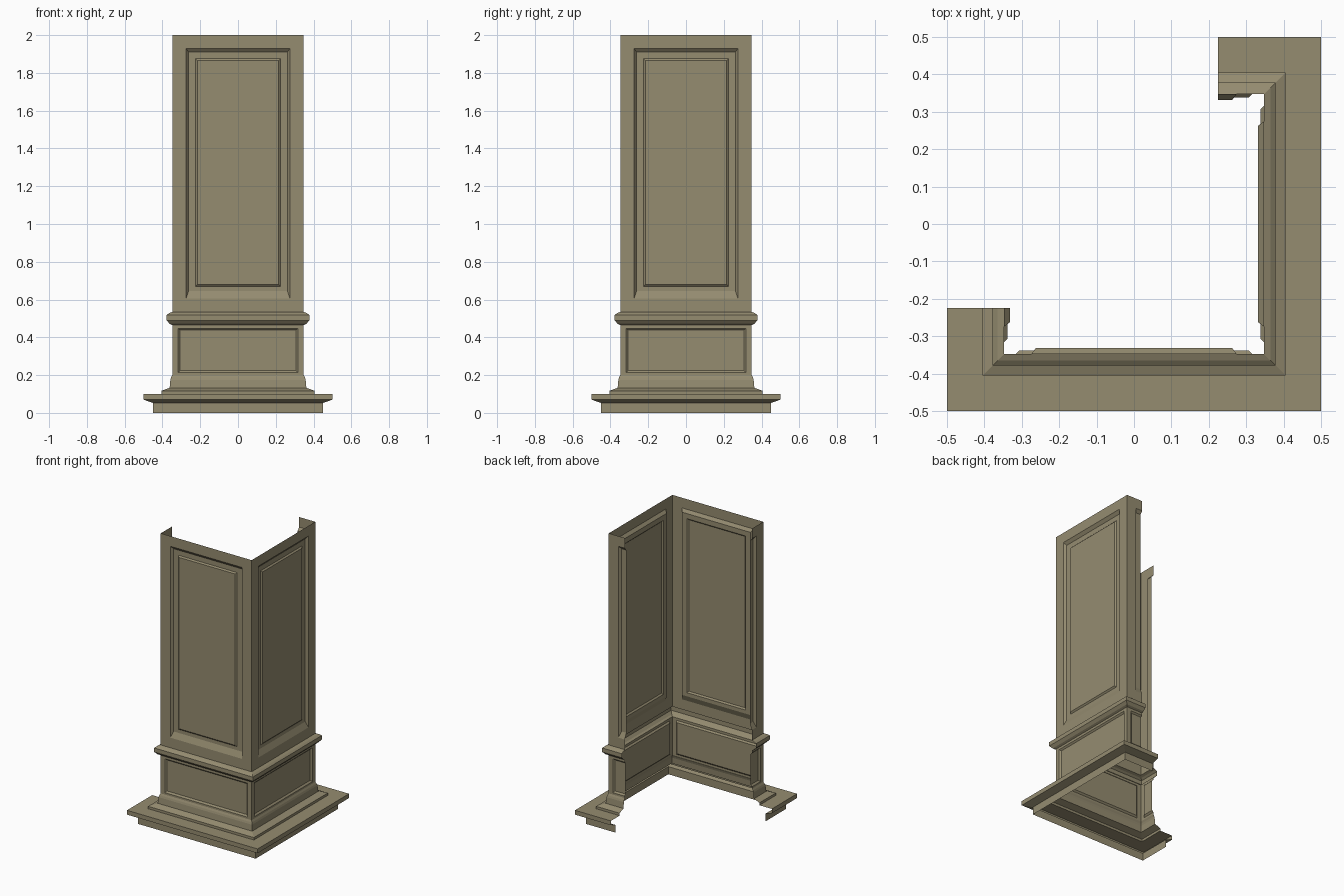
import bpy, bmesh
from mathutils import Matrix, Vector
from math import pi

if "Cube" in bpy.data.objects:
    bpy.data.objects.remove(bpy.data.objects["Cube"])

stone = bpy.data.materials.new("olive_stone")
stone.diffuse_color = (0.30, 0.262, 0.163, 1)
stone.use_nodes = True
stone.node_tree.nodes["Principled BSDF"].inputs["Base Color"].default_value = stone.diffuse_color

W = 0.348    # half width of the shaft
CUT = 0.225  # where the two short return walls end


def strip(profile):
    """Mitred moulding on the front side, from (distance, height) points."""
    return [[(-d, -d, z), (d, -d, z)] for d, z in profile]


def wrap(name, build):
    """Repeat the front side on four sides, trimming the left and back ones."""
    bm = bmesh.new()
    for i in range(4):
        part = bmesh.new()
        build(part)
        # 0 front, 1 right, 2 back, 3 left
        part.transform(Matrix.Rotation(i * pi / 2, 4, 'Z'))
        if i >= 2:
            co, no = ((CUT, 0, 0), (1, 0, 0)) if i == 2 else ((0, -CUT, 0), (0, -1, 0))
            bmesh.ops.bisect_plane(part, geom=part.verts[:] + part.edges[:] + part.faces[:],
                                   plane_co=co, plane_no=no, clear_inner=True)
        tmp = bpy.data.meshes.new("tmp")
        part.to_mesh(tmp)
        part.free()
        bm.from_mesh(tmp)
        bpy.data.meshes.remove(tmp)
    bmesh.ops.remove_doubles(bm, verts=bm.verts[:], dist=0.0005)
    mesh = bpy.data.meshes.new(name)
    bm.to_mesh(mesh)
    bm.free()
    mesh.materials.append(stone)
    bpy.context.collection.objects.link(bpy.data.objects.new(name, mesh))


def moulding(name, profile):
    def build(bm):
        rows = [[bm.verts.new(p) for p in row] for row in strip(profile)]
        for a, b in zip(rows, rows[1:]):
            bm.faces.new((a[0], a[1], b[1], b[0]))
    wrap(name, build)


def panelled_wall(name, rings):
    """Nested rectangles (half width, bottom, top, distance) bridged into a panel."""
    def build(bm):
        loops = [[bm.verts.new(p) for p in
                  ((-h, -d, z0), (h, -d, z0), (h, -d, z1), (-h, -d, z1))]
                 for h, z0, z1, d in rings]
        for a, b in zip(loops, loops[1:]):
            for k in range(4):
                n = (k + 1) % 4
                bm.faces.new((a[k], a[n], b[n], b[k]))
        bm.faces.new(loops[-1])
    wrap(name, build)


# stepped foot
moulding("plinth", [(0.45, 0), (0.45, 0.053), (0.5, 0.07), (0.5, 0.1), (0.405, 0.1),
                    (0.405, 0.117), (0.362, 0.133), (0.358, 0.175), (0.354, 0.188), (W, 0.2)])

# low wall with a sunken panel
panelled_wall("lower_wall", [(W, 0.2, 0.465, W), (0.317, 0.213, 0.448, W),
                             (0.306, 0.224, 0.438, 0.338)])

# band between the walls
moulding("middle_band", [(W, 0.465), (0.362, 0.472), (0.378, 0.49), (0.378, 0.518),
                         (0.365, 0.528), (W, 0.535)])

# tall wall: sunken field with a long sloped sill and a raised centre
panelled_wall("upper_wall", [(W, 0.535, 2.0, W), (0.275, 0.605, 1.93, W),
                             (0.262, 0.645, 1.91, 0.331), (0.225, 0.67, 1.875, 0.331),
                             (0.215, 0.68, 1.866, 0.340)])
